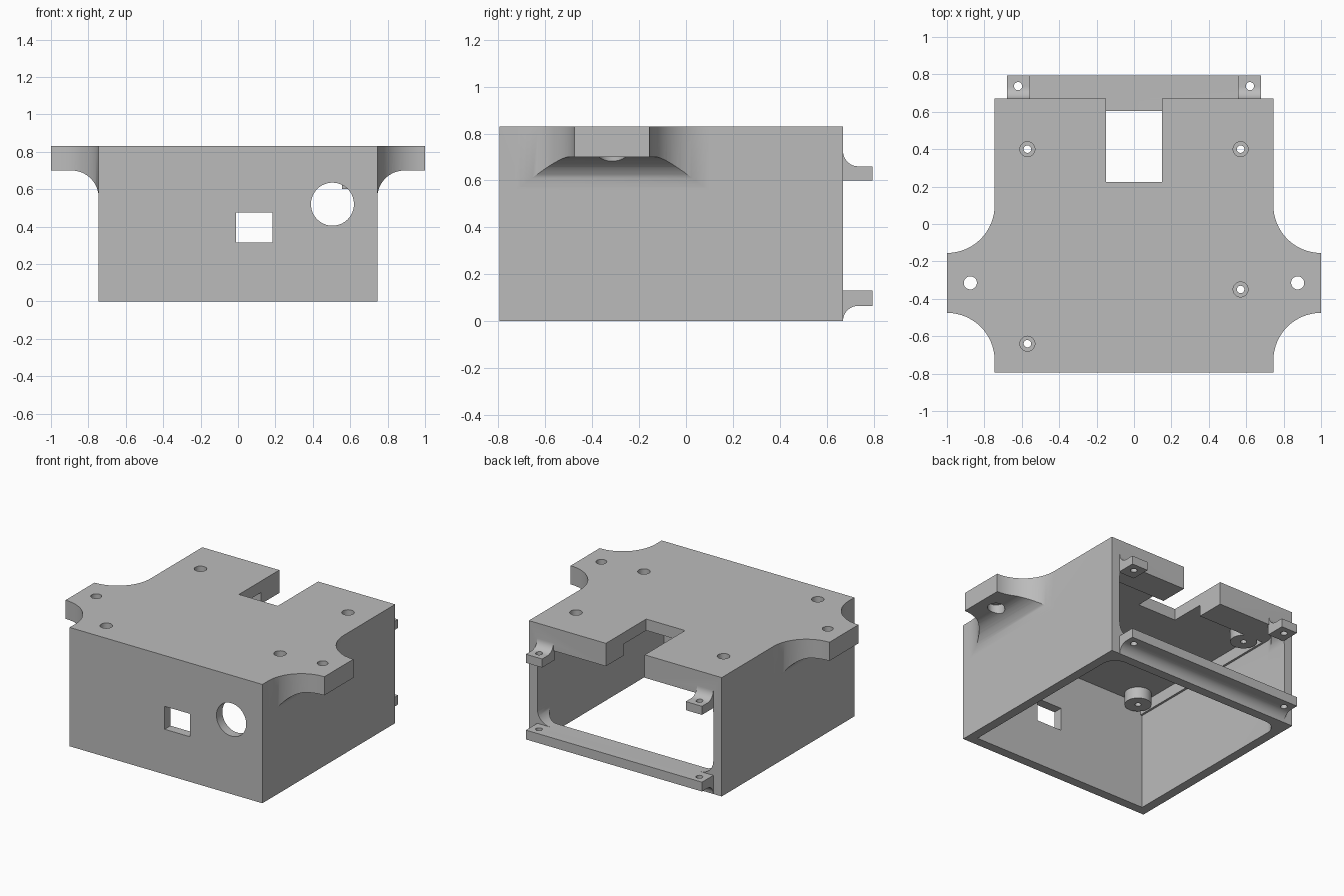
import bpy, bmesh
from math import cos, sin, radians

cube = bpy.data.objects.get("Cube")
if cube:
    bpy.data.objects.remove(cube, do_unlink=True)

# Main dimensions
HALF_W, FRONT, BACK, TOP = 0.745, -0.795, 0.67, 0.83
WALL, CEILING, POCKET_TOP = 0.065, 0.67, 0.75
INNER = HALF_W - WALL
EAR_Y = -0.315


def arc(cx, cy, r, start, end, steps=16):
    angles = [radians(start + (end - start) * i / steps) for i in range(steps + 1)]
    return [(cx + r * cos(a), cy + r * sin(a)) for a in angles]


def prism(name, points, axis, low, high):
    """Extrude a closed 2D profile along an axis."""
    place = {"x": lambda u, v, w: (w, u, v),
             "y": lambda u, v, w: (u, w, v),
             "z": lambda u, v, w: (u, v, w)}[axis]
    bm = bmesh.new()
    rings = [[bm.verts.new(place(u, v, w)) for u, v in points] for w in (low, high)]
    bm.faces.new(rings[0])
    bm.faces.new(rings[1])
    n = len(points)
    for i in range(n):
        j = (i + 1) % n
        bm.faces.new((rings[0][i], rings[0][j], rings[1][j], rings[1][i]))
    bmesh.ops.recalc_face_normals(bm, faces=bm.faces)
    mesh = bpy.data.meshes.new(name)
    bm.to_mesh(mesh)
    bm.free()
    obj = bpy.data.objects.new(name, mesh)
    bpy.context.collection.objects.link(obj)
    return obj


def rect(u0, u1, v0, v1):
    return [(u0, v0), (u1, v0), (u1, v1), (u0, v1)]


def disc(cx, cy, r, sides=40):
    return arc(cx, cy, r, 0, 360 - 360 / sides, sides - 1)


def combine(target, tool, operation="DIFFERENCE"):
    """Apply a boolean and discard the tool."""
    mod = target.modifiers.new("shape", "BOOLEAN")
    mod.operation, mod.solver, mod.object = operation, "EXACT", tool
    graph = bpy.context.evaluated_depsgraph_get()
    mesh = bpy.data.meshes.new_from_object(target.evaluated_get(graph))
    target.modifiers.clear()
    target.data = mesh
    bpy.data.objects.remove(tool, do_unlink=True)


def cut(target, points, axis, low, high):
    combine(target, prism("cutter", points, axis, low, high))


def mirrored(half):
    return half + [(-u, v) for u, v in reversed(half)]


# Outer shell: plan outline with flared ears, met by the front outline
flare = 1 - HALF_W
plan = mirrored([(HALF_W, FRONT)]
                + arc(1, EAR_Y - 0.415, flare, 180, 90)
                + arc(1, EAR_Y + 0.415, flare, 270, 180)
                + [(HALF_W, BACK)])
housing = prism("housing", plan, "z", 0, TOP)
gusset = 0.145
outline = mirrored([(HALF_W, -0.1)]
                   + arc(HALF_W + gusset, 0.7 - gusset, gusset, 180, 90)
                   + [(1.1, 0.7), (1.1, 0.9)])
combine(housing, prism("front_outline", outline, "y", -1, 1), "INTERSECT")

# Cavity, open below, rounded at its rear corners
r = 0.1
rear = BACK - WALL
cavity = mirrored([(INNER, FRONT + WALL)] + arc(INNER - r, rear - r, r, 0, 90, 10))
cut(housing, cavity, "z", -0.1, CEILING)

# Ceiling pocket that leaves the screw bosses standing
screws = [(-0.57, 0.4), (0.57, 0.4), (0.57, -0.35), (-0.57, -0.64)]
pocket = prism("pocket", rect(-0.665, 0.665, FRONT + WALL, 0.47), "z",
               CEILING - 0.02, POCKET_TOP)
for x, y in screws:
    cut(pocket, disc(x, y, 0.085), "z", CEILING, 0.9)
combine(housing, pocket)

# Rounded rear opening
z0, z1 = 0.13, CEILING
opening = mirrored(arc(INNER - r, z0 + r, r, -90, 0, 10)
                   + arc(INNER - r, z1 - r, r, 0, 90, 10))
cut(housing, opening, "y", 0.5, 0.8)

# Cable slot in the top, front window and round port
cut(housing, rect(-0.15, 0.15, 0.225, 0.8), "z", 0.5, 0.9)
cut(housing, rect(-0.01, 0.185, 0.315, 0.475), "y", -0.9, -0.6)
cut(housing, disc(0.505, 0.52, 0.115, 64), "y", -0.9, -0.6)

# Screw holes with counterbores
for x, y in screws:
    cut(housing, disc(x, y, 0.02, 24), "z", 0.6, 0.9)
    cut(housing, disc(x, y, 0.04, 32), "z", 0.75, 0.9)
for x in (-0.875, 0.875):
    cut(housing, disc(x, EAR_Y, 0.035, 32), "z", 0.5, 0.9)
    cut(housing, disc(x, EAR_Y, 0.055, 32), "z", 0.5, 0.75)

# Rear mounting rail and the two upper tabs, each with a fillet
f = 0.065
seat, tip = BACK - 0.01, 0.795
rail = ([(seat, 0.13), (seat, 0)] + arc(BACK + f, 0, f, 180, 90, 10)
        + [(tip, f), (tip, 0.13)])
combine(housing, prism("rear_rail", rail, "x", -INNER, INNER), "UNION")
tab = ([(seat, 0.6), (tip, 0.6), (tip, 0.66)]
       + arc(BACK + f, 0.66 + f, f, 270, 180, 10) + [(seat, 0.66 + f)])
for low, high in ((-INNER, -0.555), (0.555, INNER)):
    combine(housing, prism("rear_tab", tab, "x", low, high), "UNION")
for x in (-0.62, 0.62):
    cut(housing, disc(x, 0.737, 0.022, 24), "z", -0.1, 0.67)

# Plain grey finish
grey = bpy.data.materials.new("grey plastic")
grey.use_nodes = True
colour = (0.5, 0.5, 0.5, 1)
grey.diffuse_color = colour
for node in grey.node_tree.nodes:
    if node.type == "BSDF_PRINCIPLED":
        node.inputs["Base Color"].default_value = colour
housing.data.materials.clear()
housing.data.materials.append(grey)
for face in housing.data.polygons:
    face.material_index = 0

bpy.ops.object.select_all(action="DESELECT")
housing.select_set(True)
bpy.context.view_layer.objects.active = housing
bpy.ops.object.shade_smooth_by_angle(angle=radians(30))
